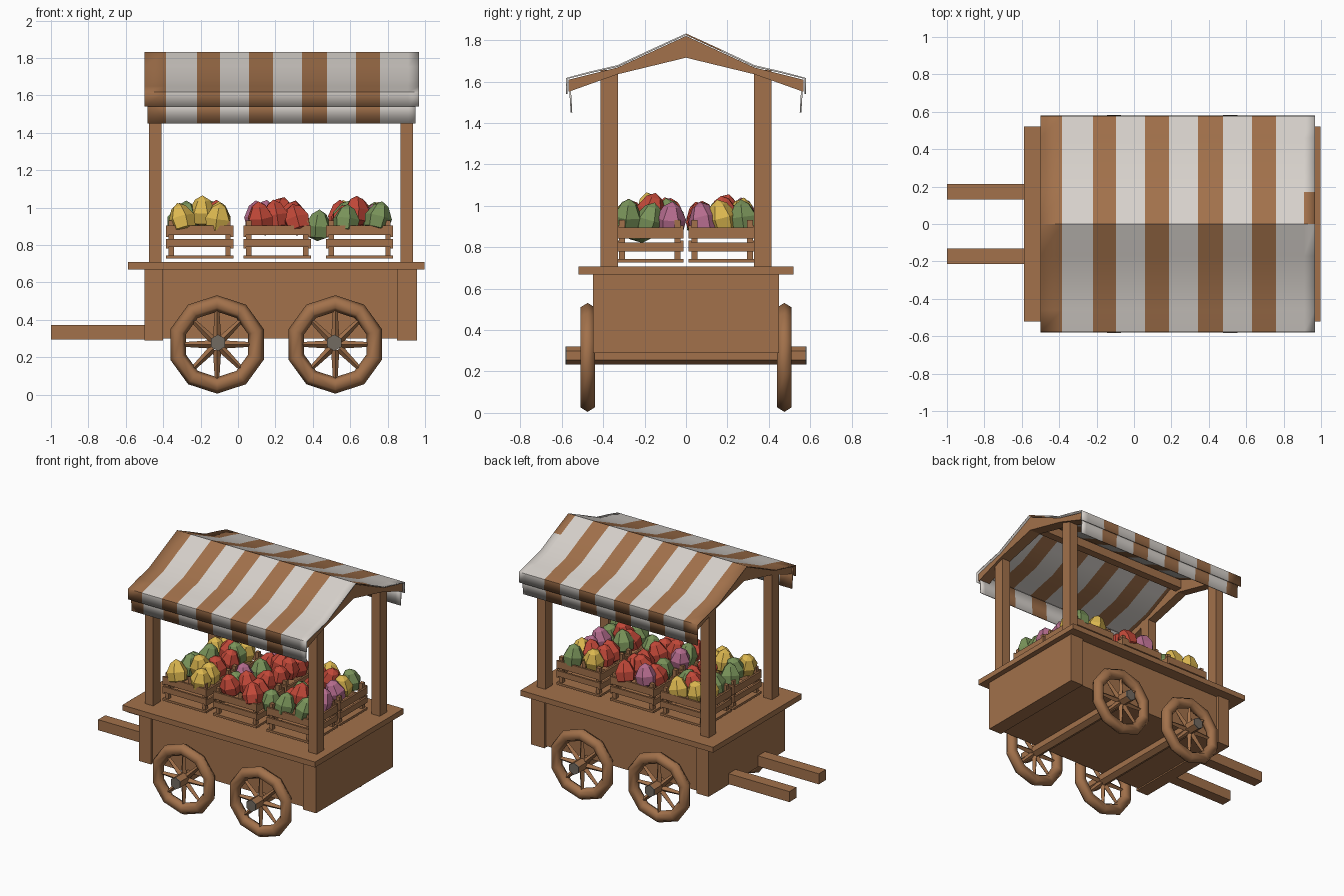
import bpy, bmesh, math, random
from mathutils import Matrix, Vector

if "Cube" in bpy.data.objects:
    bpy.data.objects.remove(bpy.data.objects["Cube"])

random.seed(4)


def material(name, rgb):
    m = bpy.data.materials.new(name)
    m.diffuse_color = (*rgb, 1)
    m.use_nodes = True
    m.node_tree.nodes["Principled BSDF"].inputs["Base Color"].default_value = m.diffuse_color
    return m


WOOD = material("brown wood", (0.36, 0.165, 0.07))
WHITE = material("white cloth", (0.68, 0.64, 0.60))
GREY = material("grey metal", (0.17, 0.145, 0.12))
RED = material("red fruit", (0.54, 0.065, 0.04))
GREEN = material("green fruit", (0.19, 0.29, 0.10))
YELLOW = material("yellow fruit", (0.72, 0.48, 0.08))
PINK = material("pink fruit", (0.46, 0.15, 0.27))


def finish(bm, name, *mats, smooth=None):
    bmesh.ops.recalc_face_normals(bm, faces=bm.faces[:])
    me = bpy.data.meshes.new(name)
    bm.to_mesh(me)
    bm.free()
    for m in mats:
        me.materials.append(m)
    ob = bpy.data.objects.new(name, me)
    bpy.context.collection.objects.link(ob)
    if smooth:
        bpy.ops.object.select_all(action='DESELECT')
        ob.select_set(True)
        bpy.context.view_layer.objects.active = ob
        bpy.ops.object.shade_smooth_by_angle(angle=math.radians(smooth))
    return ob


def add_box(bm, x0, x1, y0, y1, z0, z1):
    mat = Matrix.Translation(((x0 + x1) / 2, (y0 + y1) / 2, (z0 + z1) / 2))
    mat = mat @ Matrix.Diagonal((x1 - x0, y1 - y0, z1 - z0, 1))
    bmesh.ops.create_cube(bm, size=1, matrix=mat)


def boxes(name, *specs):
    bm = bmesh.new()
    for s in specs:
        add_box(bm, *s)
    return finish(bm, name, WOOD)


def rod_y(name, x, z, r, y0, y1, sides, mat):
    bm = bmesh.new()
    m = Matrix.Translation((x, (y0 + y1) / 2, z)) @ Matrix.Rotation(math.pi / 2, 4, 'X')
    bmesh.ops.create_cone(bm, cap_ends=True, segments=sides, radius1=r, radius2=r,
                          depth=abs(y1 - y0), matrix=m)
    return finish(bm, name, mat, smooth=50)


# Cart body, table top and pulling handles
boxes("cart_body", (-0.41, 0.86, -0.43, 0.43, 0.30, 0.67))
boxes("body_end_boards", (-0.50, -0.40, -0.45, 0.45, 0.29, 0.67),
      (0.85, 0.957, -0.45, 0.45, 0.29, 0.67))
boxes("table_top", (-0.587, 0.997, -0.52, 0.52, 0.668, 0.708))
boxes("handles", *[(-1.0, -0.45, s * 0.173 - 0.042, s * 0.173 + 0.042, 0.295, 0.373)
                   for s in (-1, 1)])

# Canopy posts
boxes("canopy_posts", *[(x, x + 0.068, s * 0.37 - 0.042, s * 0.37 + 0.042, 0.69, 1.655)
                        for x in (-0.477, 0.868) for s in (-1, 1)])


# Wheels, axles and hub caps
def wheel(x, y, z=0.268, n=10, tube=6):
    bm = bmesh.new()
    rings = []
    for i in range(n):
        a = 2 * math.pi * (i + 0.5) / n
        ring = []
        for j in range(tube):
            b = 2 * math.pi * j / tube
            r = 0.219 + 0.044 * math.cos(b)
            ring.append(bm.verts.new((x + r * math.cos(a), y + 0.041 * math.sin(b), z + r * math.sin(a))))
        rings.append(ring)
    for i in range(n):
        p, q = rings[i], rings[(i + 1) % n]
        for j in range(tube):
            k = (j + 1) % tube
            bm.faces.new((p[j], p[k], q[k], q[j]))
    finish(bm, "wheel_rim", WOOD, smooth=70)
    bm = bmesh.new()
    for i in range(8):
        m = (Matrix.Translation((x, y, z)) @ Matrix.Rotation(i * math.pi / 4, 4, 'Y')
             @ Matrix.Translation((0, 0, 0.11)))
        bmesh.ops.create_cone(bm, cap_ends=True, segments=4, radius1=0.022, radius2=0.012,
                              depth=0.16, matrix=m)
    finish(bm, "wheel_spokes", WOOD)


for wx in (-0.107, 0.515):
    rod_y("axle", wx, 0.277, 0.044, -0.574, 0.574, 6, WOOD)
    for s in (-1, 1):
        wheel(-0.112 if wx < 0 else 0.52, s * 0.475)
        rod_y("hub_cap", wx, 0.277, 0.044, s * 0.574, s * 0.582, 6, GREY)

# Canopy cloth: striped strips along x over a gable profile
half = [(0, 1.828), (0.17, 1.75), (0.33, 1.675), (0.46, 1.645), (0.575, 1.615), (0.575, 1.54)]
profile = [(-y, z) for y, z in reversed(half[1:])] + half
stripes = [-0.5, -0.385, -0.22, -0.095, 0.06, 0.187, 0.342, 0.475, 0.63, 0.76, 0.91, 0.968]


def striped_sheet(name, prof, x_lo, x_hi):
    bm = bmesh.new()
    xs = [min(max(x, x_lo), x_hi) for x in stripes]
    cols = [[bm.verts.new((x, y, z)) for y, z in prof] for x in xs]
    for i in range(len(xs) - 1):
        for j in range(len(prof) - 1):
            f = bm.faces.new((cols[i][j], cols[i + 1][j], cols[i + 1][j + 1], cols[i][j + 1]))
            f.material_index = i % 2
            if i == 10 and f.calc_center_median().z < 1.78 or i == 10 and prof[j][0] < 0:
                f.material_index = 1   # only a patch of the last stripe is brown
    ob = finish(bm, name, WOOD, WHITE, smooth=40)
    mod = ob.modifiers.new("thickness", 'SOLIDIFY')
    mod.thickness = 0.008
    mod.offset = 0


striped_sheet("canopy_cloth", profile, -0.5, 0.968)
for s in (-1, 1):
    striped_sheet("canopy_valance", [(s * 0.562, 1.60), (s * 0.553, 1.45)], -0.485, 0.95)

# Gable rafters at both ends and the ridge beam
top = [(0, 1.82), (0.33, 1.668), (0.568, 1.608)]
low = [(0, 1.715), (0.33, 1.635), (0.568, 1.55)]
for x0, x1 in ((-0.477, -0.41), (0.868, 0.955)):
    bm = bmesh.new()
    for s in (-1, 1):
        for k in range(2):
            quad = [top[k], top[k + 1], low[k + 1], low[k]]
            a = [bm.verts.new((x0, s * y, z)) for y, z in quad]
            b = [bm.verts.new((x1, s * y, z)) for y, z in quad]
            bm.faces.new(a)
            bm.faces.new(b)
            for i in range(4):
                j = (i + 1) % 4
                bm.faces.new((a[i], a[j], b[j], b[i]))
    finish(bm, "gable_rafters", WOOD)
boxes("ridge_beam", (-0.45, 0.92, -0.03, 0.03, 1.735, 1.80))


# Slatted crates
def crate(cx, cy, w, d):
    x0, x1, y0, y1 = cx - w / 2, cx + w / 2, cy - d / 2, cy + d / 2
    p, t = 0.028, 0.014
    parts = [(x0, x1, y0, y1, 0.727, 0.743)]
    for x in (x0 + t, x1 - p - t):
        for y in (y0 + t, y1 - p - t):
            parts.append((x, x + p, y, y + p, 0.735, 0.932))
    for za, zb in ((0.79, 0.832), (0.852, 0.905)):
        for y in (y0, y1 - t):
            parts.append((x0, x1, y, y + t, za, zb))
        for x in (x0, x1 - t):
            parts.append((x, x + t, y0, y1, za - 0.01, zb - 0.01))
    boxes("crate", *parts)


# Fruit: faceted eggs with a pointed top
def fruit(x, y, z, mat):
    bm = bmesh.new()
    bmesh.ops.create_uvsphere(bm, u_segments=6, v_segments=4, radius=1)
    for v in bm.verts:
        taper = 1.08 - 0.33 * v.co.z
        v.co = Vector((v.co.x * 0.068 * taper, v.co.y * 0.068 * taper, v.co.z * 0.085))
    spin = (Matrix.Translation((x, y, z)) @ Matrix.Rotation(random.uniform(-0.3, 0.3), 4, 'X')
            @ Matrix.Rotation(random.uniform(-0.3, 0.3), 4, 'Y')
            @ Matrix.Rotation(random.uniform(0, 6), 4, 'Z'))
    bmesh.ops.transform(bm, matrix=spin, verts=bm.verts[:])
    finish(bm, "fruit", mat)


# Fruit colours per crate: left column front to back, right column, middle
R, G, Y, P = RED, GREEN, YELLOW, PINK
mixes = {(0, -1): (Y, G, G, Y, Y, R, Y), (0, 1): (G, Y, Y, R, G, Y, R),
         (1, -1): (R, G, P, R, R, R, R), (1, 1): (G, R, P, R, R, R, R),
         (2, -1): (G, R, G, G, G, P, R), (2, 1): (R, R, Y, P, Y, G, R)}
spots = [(i * 0.088, j * 0.1, 0) for i in (-1, 1) for j in (-1, 0, 1)] + [(0, 0, 0.025)]
for col, cx in enumerate((-0.205, 0.21, 0.65)):
    for s in (-1, 1):
        crate(cx, s * 0.175, 0.36, 0.325)
        for (dx, dy, dz), mat in zip(spots, mixes[(col, s)]):
            fruit(cx + dx + random.uniform(-0.018, 0.018),
                  s * 0.175 + dy + random.uniform(-0.012, 0.012),
                  0.945 + dz + random.uniform(-0.012, 0.015), mat)
fruit(0.43, -0.22, 0.905, GREEN)
